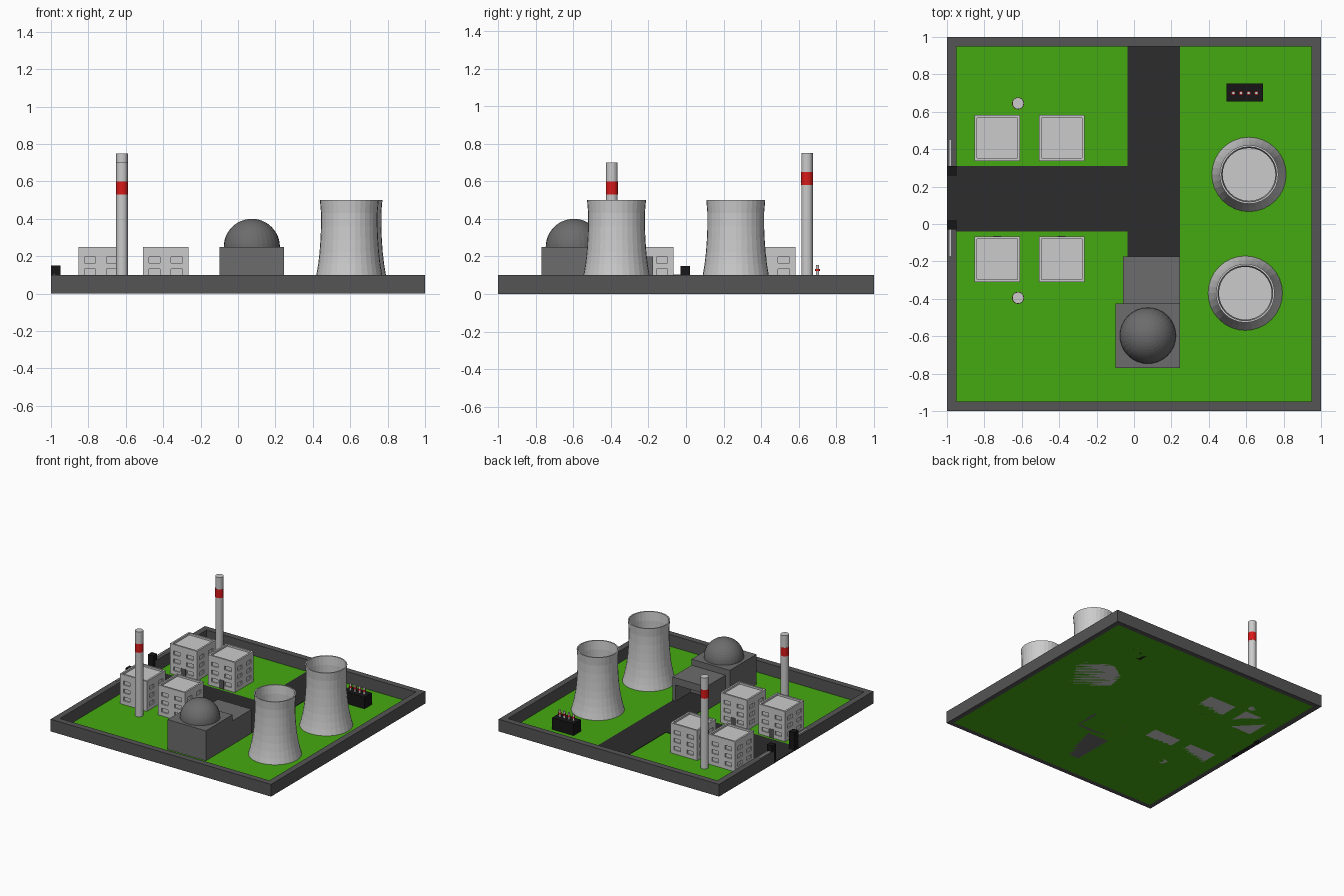
import bpy, bmesh
from math import sin, cos, pi

if "Cube" in bpy.data.objects:
    bpy.data.objects.remove(bpy.data.objects["Cube"])


def material(name, r, g, b):
    m = bpy.data.materials.new(name)
    m.diffuse_color = (r, g, b, 1)
    m.use_nodes = True
    m.node_tree.nodes["Principled BSDF"].inputs["Base Color"].default_value = m.diffuse_color
    return m


GRASS = material("grass", 0.06, 0.40, 0.006)
ROAD = material("asphalt", 0.025, 0.025, 0.025)
DARK = material("dark_concrete", 0.09, 0.09, 0.09)
REACTOR = material("reactor_grey", 0.15, 0.15, 0.15)
BLACK = material("black", 0.008, 0.008, 0.008)
RED = material("red", 0.7, 0.01, 0.01)
PALE = material("pale_concrete", 0.55, 0.55, 0.55)


def finish(name, bm, mat=None):
    bmesh.ops.recalc_face_normals(bm, faces=bm.faces)
    me = bpy.data.meshes.new(name)
    bm.to_mesh(me)
    bm.free()
    ob = bpy.data.objects.new(name, me)
    bpy.context.collection.objects.link(ob)
    if mat:
        me.materials.append(mat)
    return ob


def boxes(name, spans, mat=None):
    """Each span is (x0, x1, y0, y1, z0, z1)."""
    bm = bmesh.new()
    for x0, x1, y0, y1, z0, z1 in spans:
        vs = bmesh.ops.create_cube(bm, size=1)["verts"]
        for v in vs:
            v.co = ((x0 + x1) / 2 + v.co.x * (x1 - x0),
                    (y0 + y1) / 2 + v.co.y * (y1 - y0),
                    (z0 + z1) / 2 + v.co.z * (z1 - z0))
    return finish(name, bm, mat)


def lathe(name, profile, x, y, n=32, mat=None):
    """Revolve (radius, z) points and cap both ends."""
    bm = bmesh.new()
    rings = [[bm.verts.new((x + r * cos(2 * pi * i / n), y + r * sin(2 * pi * i / n), z))
              for i in range(n)] for r, z in profile]
    for a, b in zip(rings, rings[1:]):
        for i in range(n):
            j = (i + 1) % n
            bm.faces.new((a[i], a[j], b[j], b[i]))
    bm.faces.new(rings[0])
    bm.faces.new(rings[-1])
    return finish(name, bm, mat)


def cut(ob, cutter):
    mod = ob.modifiers.new("cut", 'BOOLEAN')
    mod.object = cutter
    mod.solver = 'EXACT'
    cutter.hide_render = True
    cutter.hide_viewport = True


# Ground, roads and perimeter wall
boxes("lawn", [(-0.96, 0.96, -0.96, 0.96, 0, 0.004)], GRASS)
boxes("road", [(-0.035, 0.245, -0.37, 0.95, 0.001, 0.008),
               (-1, -0.035, -0.04, 0.31, 0.001, 0.008)], ROAD)
boxes("perimeter_wall", [(-1, 1, -1, -0.95, 0, 0.1), (-1, 1, 0.95, 1, 0, 0.1),
                         (0.95, 1, -0.95, 0.95, 0, 0.1),
                         (-1, -0.95, -0.95, -0.01, 0, 0.1),
                         (-1, -0.95, 0.29, 0.95, 0, 0.1)], DARK)
boxes("gate_posts", [(-1, -0.95, -0.03, 0.02, 0, 0.15),
                     (-1, -0.95, 0.26, 0.31, 0, 0.15)], BLACK)
boxes("sliding_gates", [(-0.986, -0.978, -0.17, -0.03, 0.01, 0.104),
                        (-0.986, -0.978, 0.31, 0.45, 0.01, 0.104)], PALE)


# Office blocks: sunken roof, recessed windows, door facing the road
def office(name, cx, cy, door_side):
    h = 0.122
    body = boxes(name, [(cx - h, cx + h, cy - h, cy + h, 0, 0.25)], PALE)
    d = 0.01
    spans = [(cx - h + 0.014, cx + h - 0.014, cy - h + 0.014, cy + h - 0.014, 0.235, 0.3)]
    for z in (0.035, 0.1, 0.165):
        for o in (-0.06, 0.06):
            for s in (-1, 1):
                a, b = sorted((s * (h - d), s * (h + d)))
                spans.append((cx + a, cx + b, cy + o - 0.03, cy + o + 0.03, z, z + 0.032))
                spans.append((cx + o - 0.03, cx + o + 0.03, cy + a, cy + b, z, z + 0.032))
    cut(body, boxes(name + "_cutter", spans))
    a, b = sorted((door_side * (h - 0.005), door_side * (h + 0.002)))
    boxes(name + "_door", [(cx - 0.022, cx + 0.022, cy + a, cy + b, 0, 0.075)], DARK)


for i, cx in enumerate((-0.732, -0.387)):
    office(f"office_north_{i}", cx, 0.46, -1)
    office(f"office_south_{i}", cx, -0.188, 1)

# Chimneys with red bands
for tag, y, top in (("north", 0.645, 0.75), ("south", -0.395, 0.70)):
    r = 0.031
    lathe(f"chimney_{tag}", [(r, 0), (r, top - 0.05), (r, top)], -0.62, y, 24, PALE)
    lathe(f"chimney_band_{tag}", [(r + 0.001, top - 0.17), (r + 0.001, top - 0.10)],
          -0.62, y, 24, RED)

# Reactor building, dome and open loading bay
boxes("reactor_hall", [(-0.1, 0.247, -0.77, -0.425, 0, 0.25)], REACTOR)
dome = [(0.15 * cos(a * pi / 24), 0.25 + 0.15 * sin(a * pi / 24)) for a in range(12)]
lathe("reactor_dome", dome + [(0.001, 0.40)], 0.074, -0.597, 32, REACTOR)
bay = boxes("loading_bay", [(-0.06, 0.247, -0.425, -0.175, 0, 0.2)], REACTOR)
cut(bay, boxes("loading_bay_cutter", [(-0.03, 0.217, -0.37, -0.1, -0.05, 0.14)]))

# Hollow cooling towers
outer = [(0.2, 0), (0.187, 0.05), (0.176, 0.1), (0.166, 0.16), (0.159, 0.22), (0.154, 0.29),
         (0.151, 0.36), (0.151, 0.43), (0.157, 0.5)]
inner = [(r - 0.01, max(z, 0.01)) for r, z in reversed(outer)]
for tag, x, y in (("north", 0.615, 0.265), ("south", 0.595, -0.37)):
    lathe(f"cooling_tower_{tag}", outer + inner, x, y, 32, PALE)

# Transformer with insulators
boxes("transformer", [(0.495, 0.69, 0.655, 0.75, 0, 0.1)], BLACK)
for i in range(4):
    x = 0.531 + i * 0.041
    lathe(f"insulator_{i}", [(0.009, 0.1), (0.009, 0.155)], x, 0.7, 12, PALE)
    lathe(f"insulator_ring_{i}", [(0.013, 0.122), (0.013, 0.134)], x, 0.7, 12, RED)
